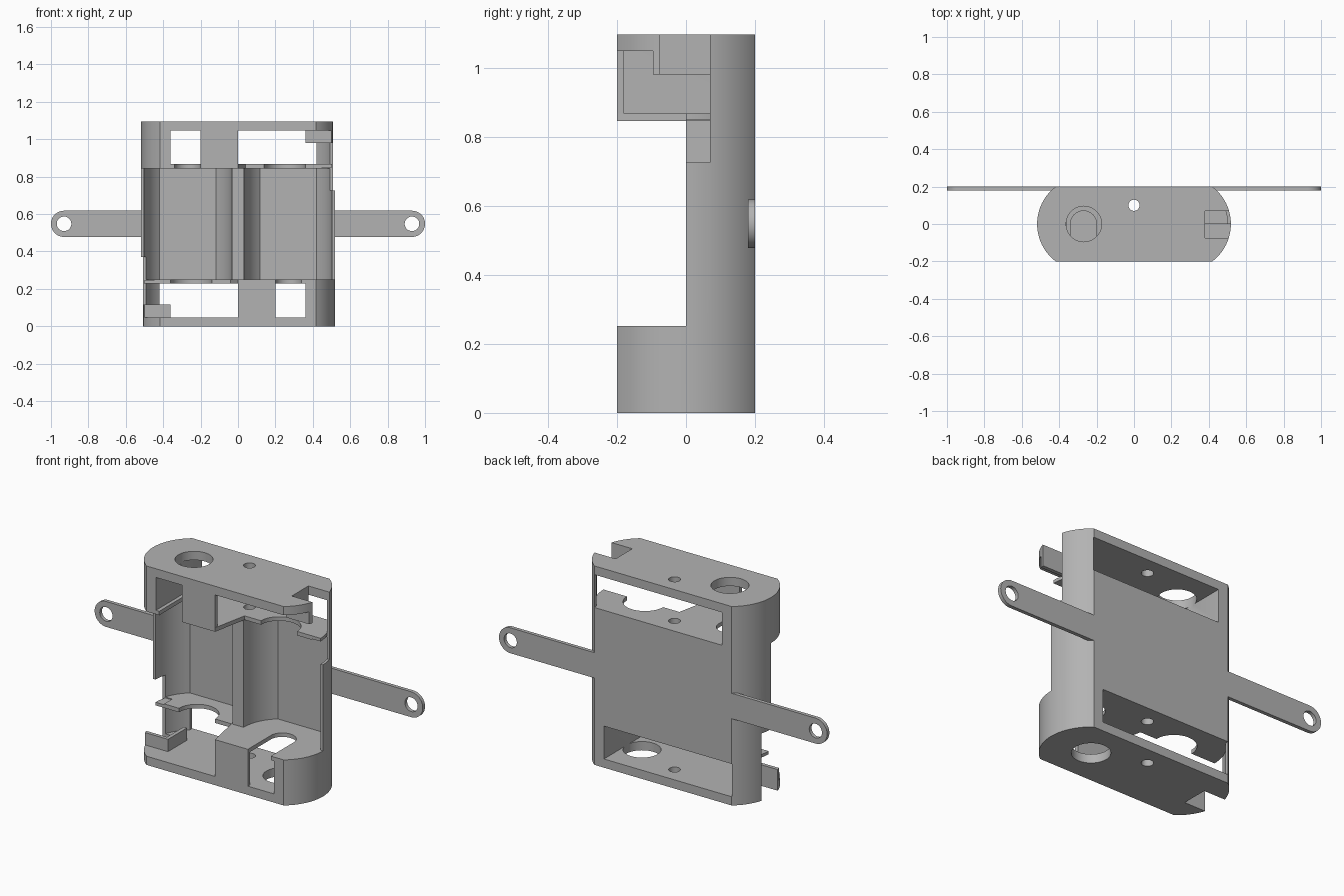
import bpy, bmesh
from math import sin, cos, pi, asin, radians

cube = bpy.data.objects.get("Cube")
if cube:
    bpy.data.objects.remove(cube, do_unlink=True)

H = 1.096              # overall height
C = 0.268              # bay axis offset from the middle
R_OUT, R_IN = 0.25, 0.235
D, WALL = 0.2, 0.18    # half depth outside and inside
SHELF_LOW, SHELF_TOP, LID = 0.845, 0.867, 1.048

grey = bpy.data.materials.new("plain grey")
grey.use_nodes = True
tone = (0.45, 0.45, 0.45, 1)
grey.diffuse_color = tone
grey.node_tree.nodes["Principled BSDF"].inputs["Base Color"].default_value = tone


def arc(cx, cy, r, a0, a1, n=20):
    return [(cx + r * cos(a0 + (a1 - a0) * i / n),
             cy + r * sin(a0 + (a1 - a0) * i / n)) for i in range(n + 1)]


def circle(cx, cy, r, n=48):
    return arc(cx, cy, r, 0, 2 * pi, n)[:-1]


def rect(x0, x1, y0, y1):
    return [(x0, y0), (x1, y0), (x1, y1), (x0, y1)]


def prism(name, profile, lo, hi, place=lambda x, y, z: (x, y, z)):
    """Extrude a profile from lo to hi, mapping each point with place."""
    bm = bmesh.new()
    base = bm.faces.new([bm.verts.new(place(x, y, lo)) for x, y in profile])
    top = bmesh.ops.extrude_face_region(bm, geom=[base])["geom"]
    a, b = place(0, 0, lo), place(0, 0, hi)
    shift = [q - p for p, q in zip(a, b)]
    bmesh.ops.translate(bm, vec=shift,
                        verts=[v for v in top if isinstance(v, bmesh.types.BMVert)])
    bmesh.ops.recalc_face_normals(bm, faces=bm.faces)
    mesh = bpy.data.meshes.new(name)
    bm.to_mesh(mesh)
    bm.free()
    obj = bpy.data.objects.new(name, mesh)
    mesh.materials.append(grey)
    bpy.context.collection.objects.link(obj)
    return obj


def cut(target, profile, lo, hi, place=lambda x, y, z: (x, y, z)):
    tool = prism("cutter", profile, lo, hi, place)
    tool.hide_render = True
    mod = target.modifiers.new("cut", "BOOLEAN")
    mod.operation, mod.solver, mod.object = "DIFFERENCE", "EXACT", tool
    bpy.context.view_layer.objects.active = target
    bpy.ops.object.modifier_apply(modifier=mod.name)
    bpy.data.objects.remove(tool, do_unlink=True)


def upright(x, y, z):
    return (x, y, z)


def turned(x, y, z):
    return (-x, y, H - z)


def smooth(obj):
    bpy.ops.object.select_all(action="DESELECT")
    obj.select_set(True)
    bpy.context.view_layer.objects.active = obj
    bpy.ops.object.shade_smooth_by_angle(angle=radians(25))


# Body with rounded sides
a = asin(D / R_OUT)
body = prism("holder_body", arc(C, 0, R_OUT, -a, a, 32)
             + arc(-C, 0, R_OUT, pi - a, pi + a, 32), 0, H)

# Open front and the two round bays with flat backs
cut(body, rect(-0.7, 0.7, -0.4, 0), H - SHELF_LOW, SHELF_LOW)
b = asin(WALL / R_IN)
for side in (-1, 1):
    bay = arc(side * C, 0, R_IN, pi - b, 2 * pi + b, 56)
    cut(body, bay, H - SHELF_LOW, SHELF_LOW)

# Wire hole along the full height
cut(body, circle(0, 0.1, 0.03, 24), -0.1, H + 0.1)

# End compartments: the lower one is the upper one turned half round
edge = 0.07
e = asin(edge / R_IN)
chamber = ([(-0.36, -0.4), (-0.2, -0.4), (-0.2, -WALL), (0, -WALL), (0, -0.4),
            (0.7, -0.4), (0.7, edge)] + arc(C, 0, R_IN, e, b, 16)
           + [(C + R_IN * cos(b), 0.4), (-0.36, 0.4)])
shelf_front = ([(0, -0.4), (0, -D), (0.04, 0)] + arc(C, 0, R_IN, 0, e, 6)
               + [(0.7, edge), (0.7, -0.4)])
keyhole = arc(-0.27, 0, 0.07, 0, pi, 24) + [(-0.34, -0.4), (-0.2, -0.4)]
bracket = [(0.36, -0.095), (0.5, -0.095), (0.506, -0.075), (0.38, -0.075),
           (0.38, edge), (0.36, edge)]

for name, place in (("upper", upright), ("lower", turned)):
    cut(body, chamber, SHELF_TOP, LID, place)
    for profile in (shelf_front, circle(0.25, 0, 0.11), keyhole):
        cut(body, profile, SHELF_LOW - 0.01, SHELF_TOP + 0.01, place)
    cut(body, rect(0.45, 0.7, -0.4, edge), 0.725, SHELF_LOW + 0.005, place)
    cut(body, circle(-C, 0, 0.095), LID - 0.01, H + 0.1, place)
    cut(body, rect(0.38, 0.7, -0.075, edge), LID - 0.01, H + 0.1, place)
    prism(name + "_wire_bracket", bracket, 0.98, LID, place)
smooth(body)

# Mounting arms with screw holes
for name, side in (("left", 1), ("right", -1)):
    def flat(x, y, z, s=side):
        return (s * x, z, H / 2 + y)
    arm = prism(name + "_arm", arc(0.93, 0, 0.07, -pi / 2, pi / 2, 24)
                + [(0.418, 0.07), (0.418, -0.07)], WALL, D, flat)
    cut(arm, circle(0.93, 0, 0.039, 32), WALL - 0.1, D + 0.1, flat)
    smooth(arm)
